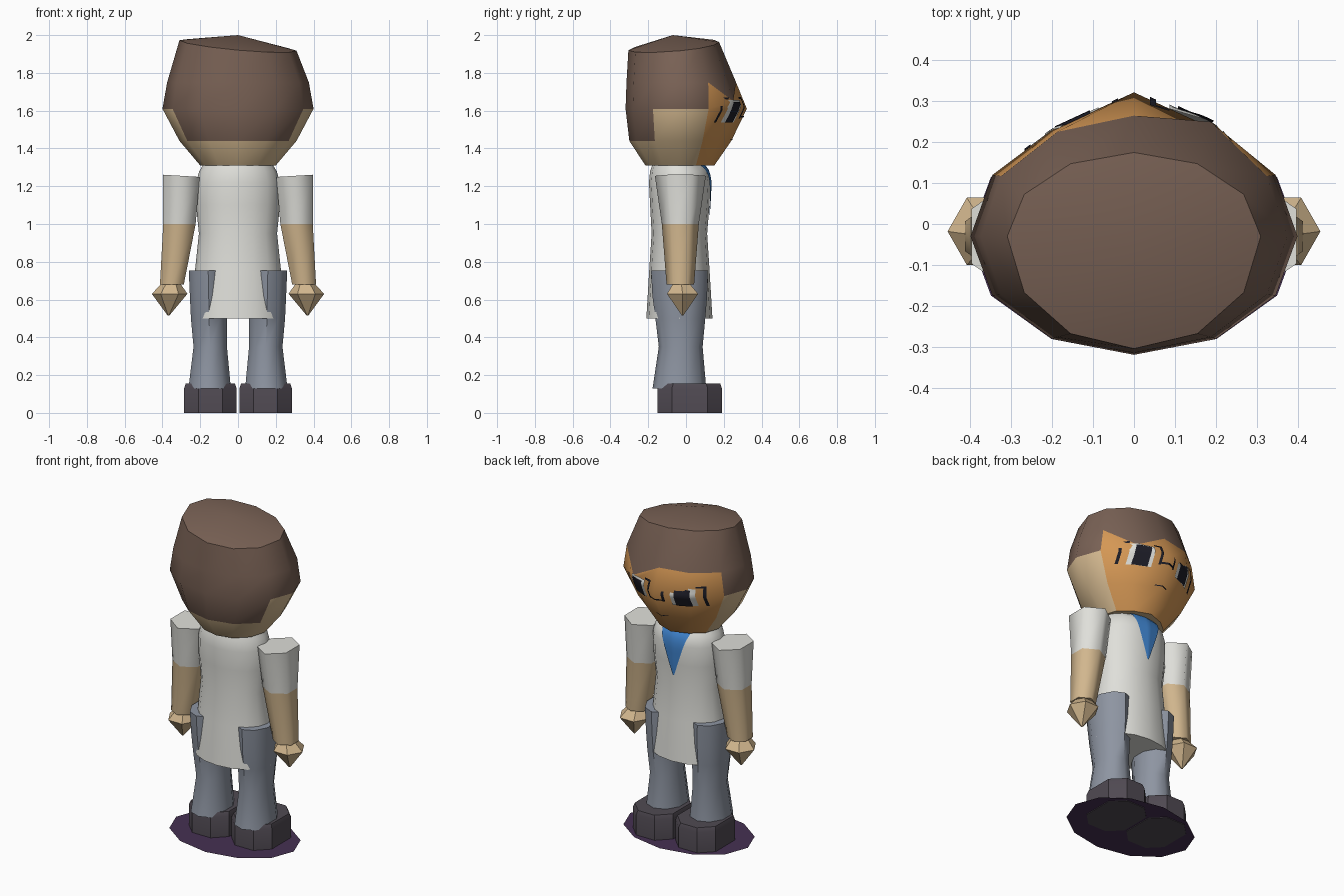
import bpy, bmesh, math
from mathutils import Vector
from mathutils.bvhtree import BVHTree

if "Cube" in bpy.data.objects:
    bpy.data.objects.remove(bpy.data.objects["Cube"])


def mat(name, r, g, b):
    m = bpy.data.materials.new(name)
    m.diffuse_color = (r, g, b, 1)
    m.use_nodes = True
    m.node_tree.nodes["Principled BSDF"].inputs["Base Color"].default_value = m.diffuse_color
    return m


HAIR = mat("hair_brown", .19, .12, .09)
WHITE = mat("cloth_white", .74, .74, .70)
SKIN = mat("skin_tan", .64, .47, .27)
FACE = mat("face_orange", .66, .31, .09)
BLUE = mat("collar_blue", .05, .23, .62)
GREY = mat("trouser_grey", .27, .30, .36)
SHOE = mat("shoe_grey", .08, .068, .085)
BASE = mat("base_purple", .06, .03, .085)
DARK = mat("dark_navy", .012, .012, .02)


def finish(name, bm, mats, angle):
    bmesh.ops.recalc_face_normals(bm, faces=bm.faces)
    me = bpy.data.meshes.new(name)
    bm.to_mesh(me)
    bm.free()
    for m in mats:
        me.materials.append(m)
    ob = bpy.data.objects.new(name, me)
    bpy.context.collection.objects.link(ob)
    bpy.ops.object.select_all(action='DESELECT')
    ob.select_set(True)
    bpy.context.view_layer.objects.active = ob
    bpy.ops.object.shade_smooth_by_angle(angle=math.radians(angle))
    return ob


def ellipse(cx, cy, z, rx, ry, n, phase=0):
    return [(cx + rx * math.cos(math.radians(phase) + math.tau * k / n),
             cy + ry * math.sin(math.radians(phase) + math.tau * k / n), z)
            for k in range(n)]


def loft(name, rings, mats, angle=40, rule=lambda band, sector: 0, apex=None):
    """Skin a stack of equal rings from bottom to top; close both ends."""
    bm = bmesh.new()
    vs = [[bm.verts.new(p) for p in r] for r in rings]
    n = len(rings[0])
    for i in range(len(rings) - 1):
        for j in range(n):
            k = (j + 1) % n
            f = bm.faces.new((vs[i][j], vs[i][k], vs[i + 1][k], vs[i + 1][j]))
            f.material_index = rule(i, j)
    bm.faces.new(vs[0][::-1]).material_index = rule(0, 0)
    if apex:
        tip = bm.verts.new(apex)
        for j in range(n):
            f = bm.faces.new((vs[-1][j], vs[-1][(j + 1) % n], tip))
            f.material_index = rule(len(rings) - 1, j)
    else:
        bm.faces.new(vs[-1]).material_index = rule(len(rings) - 2, 0)
    return finish(name, bm, mats, angle)


def box_ring(x0, x1, y0, y1, z, c):
    """Rectangle with cut corners."""
    return [(x1, y0 + c, z), (x1, y1 - c, z), (x1 - c, y1, z), (x0 + c, y1, z),
            (x0, y1 - c, z), (x0, y0 + c, z), (x0 + c, y0, z), (x1 - c, y0, z)]


def plate(name, target, top, bottom, z1, z0, material, lift=.005, n=8):
    """Thin painted detail laid on the +y side of a target surface."""
    me = target.data
    tree = BVHTree.FromPolygons([v.co for v in me.vertices],
                                [p.vertices[:] for p in me.polygons])
    bm = bmesh.new()
    grid = []
    for i in range(n + 1):
        t = i / n
        a = bottom[0] + (top[0] - bottom[0]) * t
        b = bottom[1] + (top[1] - bottom[1]) * t
        z = z0 + (z1 - z0) * t
        row = []
        for j in range(n + 1):
            x = a + (b - a) * j / n
            hit, normal, _, _ = tree.ray_cast(Vector((x, 2, z)), Vector((0, -1, 0)))
            if hit is None:
                hit, normal = Vector((x, .1, z)), Vector((0, 1, 0))
            row.append(bm.verts.new(hit + normal * lift))
        grid.append(row)
    for i in range(n):
        for j in range(n):
            bm.faces.new((grid[i][j + 1], grid[i][j], grid[i + 1][j], grid[i + 1][j + 1]))
    ob = finish(name, bm, [material], 40)
    # make sure the sheet faces outward
    if ob.data.polygons[n * n // 2].normal.y < 0:
        ob.data.flip_normals()
    return ob


# --- head: twelve columns, face in front, hair over back and top ---
def head_ring(z, rx, front, back, nose):
    pts = []
    for k in range(12):
        a = math.tau * k / 12
        ry = nose if k == 3 else front if k < 7 else back
        pts.append([rx * math.cos(a), -.03 + ry * math.sin(a), z])
    return pts


hairline = head_ring(1.75, .375, .295, .285, .295)
hairline[2][1:] = .25, 1.65          # drooping fringe point
crown = head_ring(1.945, .31, .205, .275, .205)
for p in crown:                      # tilted crown
    p[2] += -.09 * p[0] + .09 * (p[1] + .03)


def head_rule(band, s):
    front, back = 1 <= s <= 4, 7 <= s <= 10
    if band >= 3 or (band == 2 and not front) or (band == 1 and back):
        return 0
    return 2 if front and band < 3 else 1


head = loft("head", [head_ring(1.31, .2, .165, .185, .18),
                     head_ring(1.44, .31, .235, .27, .27),
                     head_ring(1.61, .4, .30, .29, .352),
                     hairline, crown],
            [HAIR, SKIN, FACE], 42, head_rule, (0, -.07, 2.0))

# --- eyes, glasses and mouth ---
for s, side in ((1, "right"), (-1, "left")):
    def bar(name, a, b, z1, z0, m, lift=.005):
        xs = sorted((s * a, s * b))
        plate(f"{side}_{name}", head, xs, xs, z1, z0, m, lift)
    bar("eye_white", .085, .215, 1.655, 1.54, WHITE, .004)
    bar("pupil", .105, .19, 1.645, 1.54, DARK, .008)
    bar("frame_outer", .25, .265, 1.67, 1.54, DARK)
    bar("frame_inner", .038, .052, 1.67, 1.56, DARK)
    bar("frame_top_inner", .052, .085, 1.67, 1.66, DARK)
    bar("frame_top_outer", .215, .25, 1.67, 1.66, DARK)
    bar("bridge", 0, .04, 1.575, 1.565, DARK)
plate("mouth", head, (-.04, .04), (-.04, .04), 1.453, 1.448, DARK)

# --- long coat and neck scarf ---
coat = loft("coat", [ellipse(0, cy, z, rx, ry, 16) for z, rx, cy, ry in (
    (.5, .25, -.035, .175), (.75, .228, -.035, .16), (.95, .207, -.035, .147),
    (1.1, .222, -.033, .157), (1.22, .222, -.033, .163), (1.28, .205, -.035, .155),
    (1.32, .18, -.045, .13))], [WHITE], 50)
plate("neck_scarf", coat, (-.1, .1), (-.004, .004), 1.315, 1.03, BLUE, .006, 10)

# --- mirrored limbs ---
for s, side in ((1, "right"), (-1, "left")):
    # arm: sleeve above, bare forearm below
    loft(side + "_arm", [
        [(x, y, z + (.06 * (abs(x) - .3) if z > 1.2 else 0))
         for x, y, z in ellipse(s * cx, -.03, z, rx, ry, 6, 30)]
        for z, cx, rx, ry in ((.68, .35, .073, .073), (1.0, .31, .099, .098),
                              (1.255, .3, .112, .135))],
        [SKIN, WHITE], 65, lambda band, j: band)
    # hand: pointed six-sided knob
    loft(side + "_hand", [ellipse(s * .368, -.018, .515, .004, .004, 6),
                          ellipse(s * .362, -.018, .63, .094, .095, 6),
                          ellipse(s * .355, -.025, .685, .05, .05, 6)], [SKIN], 30)
    # trouser leg, its hip showing through the coat
    loft(side + "_leg", [ellipse(s * cx, cy, z, rx, ry, 10, 18) for z, cx, rx, cy, ry in (
        (.13, .15, .118, -.035, .142), (.35, .147, .093, -.028, .116),
        (.5, .154, .1, -.03, .132), (.62, .155, .105, -.033, .145),
        (.755, .158, .108, -.035, .15))], [GREY], 45)
    # shoe
    xs = sorted((s * .008, s * .285))
    loft(side + "_shoe", [box_ring(*xs, -.15, .19, 0, .075),
                          box_ring(*xs, -.15, .19, .13, .075),
                          box_ring(xs[0] + .008, xs[1] - .008, -.142, .182, .155, .075)],
         [SHOE], 30)

# --- flat twelve-sided base ---
bm = bmesh.new()
bm.faces.new([bm.verts.new(p) for p in ellipse(0, -.03, .004, .404, .29, 12)])
finish("base_disc", bm, [BASE], 30)
